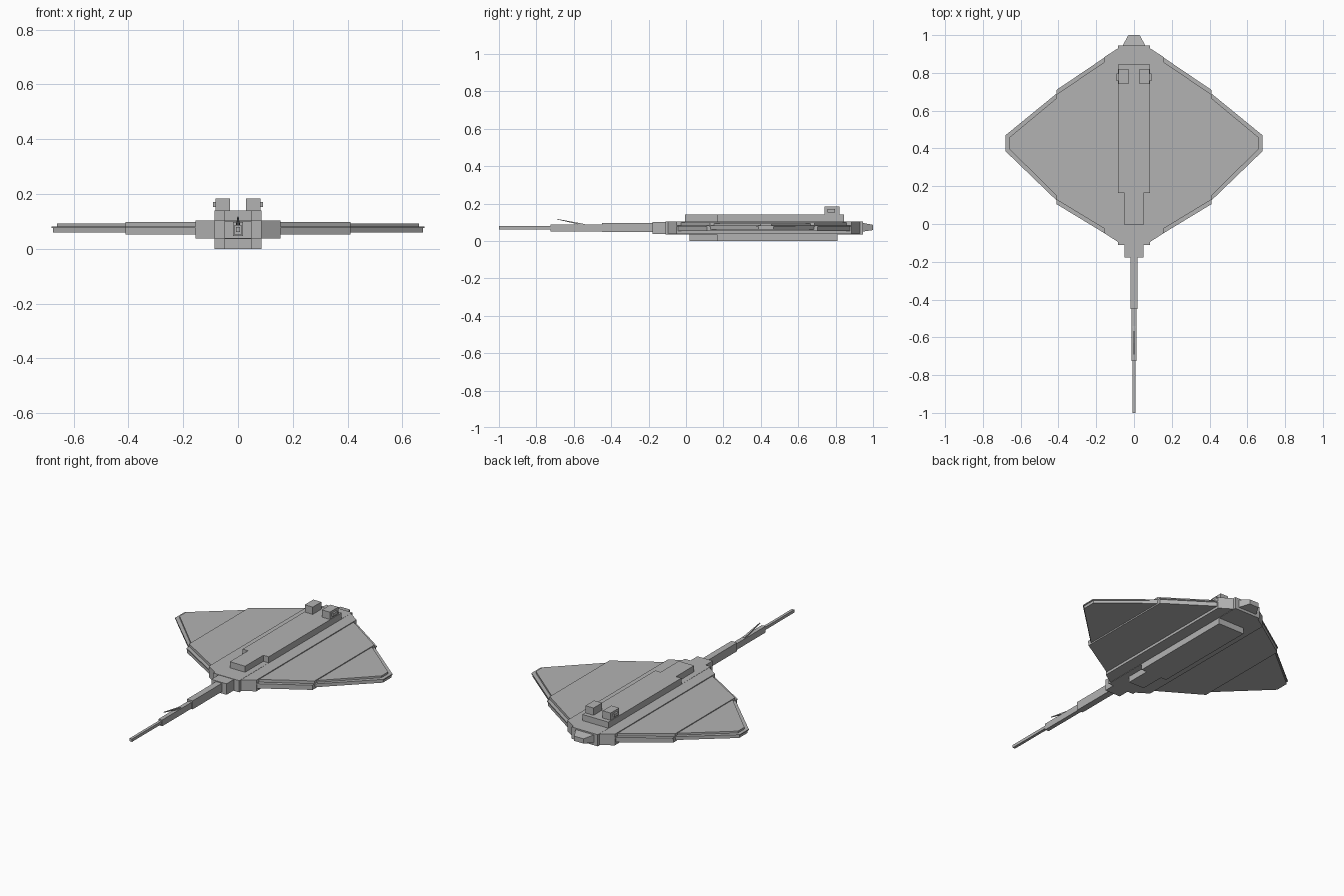
import bpy, bmesh

if "Cube" in bpy.data.objects:
    bpy.data.objects.remove(bpy.data.objects["Cube"])

grey = bpy.data.materials.new("plain grey")
grey.diffuse_color = (0.45, 0.45, 0.45, 1)
grey.use_nodes = True
grey.node_tree.nodes["Principled BSDF"].inputs["Base Color"].default_value = grey.diffuse_color


def finish(bm, name, mirror=False):
    bmesh.ops.recalc_face_normals(bm, faces=bm.faces)
    mesh = bpy.data.meshes.new(name)
    bm.to_mesh(mesh)
    bm.free()
    mesh.materials.append(grey)
    ob = bpy.data.objects.new(name, mesh)
    bpy.context.collection.objects.link(ob)
    if mirror:
        ob.modifiers.new("Mirror", 'MIRROR').use_mirror_merge = False
    return ob


def plate(name, pts, z0, z1, mirror=False):
    """Flat plate from an outline seen from above."""
    bm = bmesh.new()
    face = bm.faces.new([bm.verts.new((x, y, z0)) for x, y in pts])
    ext = bmesh.ops.extrude_face_region(bm, geom=[face])
    for v in ext["geom"]:
        if isinstance(v, bmesh.types.BMVert):
            v.co.z = z1
    return finish(bm, name, mirror)


def sym_plate(name, half, z0, z1):
    """Plate whose right half outline is given front to back."""
    return plate(name, half + [(-x, y) for x, y in reversed(half)], z0, z1)


def block(name, x0, x1, y0, y1, z0, z1, mirror=False):
    return plate(name, [(x0, y0), (x1, y0), (x1, y1), (x0, y1)], z0, z1, mirror)


def loft(name, a, b):
    """Tapered bar between two rectangles (half width, y, z0, z1)."""
    bm = bmesh.new()
    rings = [[bm.verts.new((x, y, z)) for x, z in ((-w, z0), (w, z0), (w, z1), (-w, z1))]
             for w, y, z0, z1 in (a, b)]
    for r in rings:
        bm.faces.new(r)
    for i in range(4):
        j = (i + 1) % 4
        bm.faces.new([rings[0][i], rings[0][j], rings[1][j], rings[1][i]])
    return finish(bm, name)


# Central body, head and nose
block("body", -0.085, 0.085, -0.11, 0.945, 0.035, 0.104)
sym_plate("body_shoulders", [(0.085, 0.93), (0.155, 0.885), (0.155, -0.05), (0.085, -0.095)],
          0.037, 0.103)
loft("nose", (0.06, 0.945, 0.05, 0.096), (0.03, 1.0, 0.058, 0.086))

# Stepped back ridge and belly
sym_plate("back_ridge", [(0.085, 0.845), (0.085, 0.165), (0.05, 0.165), (0.05, -0.005)],
          0.10, 0.14)
sym_plate("belly", [(0.085, 0.81), (0.085, 0.165), (0.05, 0.165), (0.05, 0.02)], 0.0, 0.04)

# Wings: each section is a lower plate, a thin rim and a smaller upper plate
inner = lambda d, t: [(0.08, 0.933 - d), (0.41, 0.71 - d), (0.41, 0.105 + d), (0.08, -0.095 + d)]
outer = lambda d, t: [(0.38, 0.715 - d), (0.68 - t, 0.47 - d / 2), (0.68 - t, 0.385 + d / 2),
                      (0.38, 0.096 + d)]
for label, outline, low, high in (("inner", inner, 0.052, 0.098), ("outer", outer, 0.06, 0.093)):
    plate(label + "_wing_lower", outline(0.006, 0.005), low, 0.077, True)
    plate(label + "_wing_rim", outline(0, 0), 0.076, 0.082, True)
    plate(label + "_wing_upper", outline(0.024, 0.02), 0.081, high, True)

# Eyes and pupils
block("eye", 0.03, 0.082, 0.74, 0.82, 0.138, 0.183, True)
block("pupil", 0.08, 0.092, 0.757, 0.797, 0.153, 0.17, True)

# Tail
block("tail_root", -0.05, 0.05, -0.178, -0.09, 0.037, 0.102)
for i, (w, y0, y1, z0, z1) in enumerate(((0.019, -0.45, -0.17, 0.047, 0.097),
                                         (0.012, -0.725, -0.44, 0.05, 0.087),
                                         (0.008, -1.0, -0.72, 0.062, 0.079))):
    block("tail_segment_%d" % (i + 1), -w, w, y0, y1, z0, z1)

# Barb
loft("barb", (0.007, -0.54, 0.08, 0.09), (0.002, -0.69, 0.115, 0.118))
